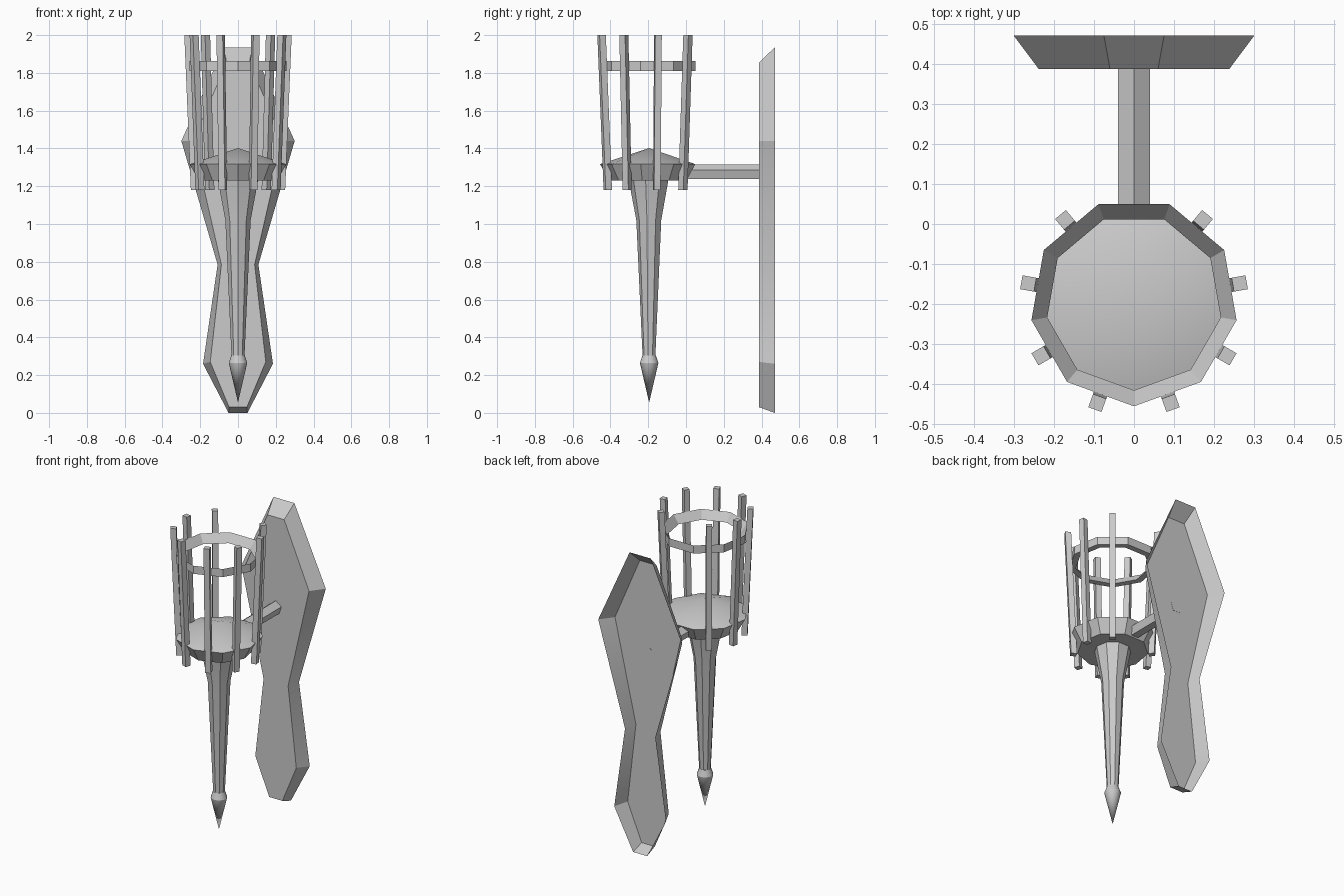
import bpy
import bmesh
from math import sin, cos, pi, radians
from mathutils import Vector

cube = bpy.data.objects.get("Cube")
if cube:
    bpy.data.objects.remove(cube, do_unlink=True)

GREY = (0.6, 0.6, 0.6, 1)
metal = bpy.data.materials.new("plain_grey")
metal.use_nodes = True
metal.diffuse_color = GREY
metal.node_tree.nodes["Principled BSDF"].inputs["Base Color"].default_value = GREY

AXIS = Vector((0, -0.195, 0))
SIDES = 9


def around(angle, r, z):
    """Point around the torch axis; angle zero is the front."""
    return AXIS + Vector((r * sin(angle), -r * cos(angle), z))


def circle(r, z, sides=SIDES):
    return [around(2 * pi * i / sides, r, z) for i in range(sides)]


def loft(name, loops, caps=(True, True), closed=False):
    """Skin a row of matching loops, with optional end caps."""
    bm = bmesh.new()
    rows = [[bm.verts.new(p) for p in loop] for loop in loops]
    n = len(rows[0])
    pairs = list(zip(rows, rows[1:]))
    if closed:
        pairs.append((rows[-1], rows[0]))
    for a, b in pairs:
        for i in range(n):
            j = (i + 1) % n
            bm.faces.new((a[i], a[j], b[j], b[i]))
    for row, cap in ((rows[0], caps[0]), (rows[-1], caps[1])):
        if cap and not closed:
            bm.faces.new(row)
    bmesh.ops.remove_doubles(bm, verts=bm.verts, dist=0.0005)
    bmesh.ops.recalc_face_normals(bm, faces=bm.faces)
    mesh = bpy.data.meshes.new(name)
    bm.to_mesh(mesh)
    bm.free()
    mesh.materials.append(metal)
    obj = bpy.data.objects.new(name, mesh)
    bpy.context.collection.objects.link(obj)
    bpy.ops.object.select_all(action='DESELECT')
    obj.select_set(True)
    bpy.context.view_layer.objects.active = obj
    bpy.ops.object.shade_smooth_by_angle(angle=radians(30))
    return obj


# Wall plate: open-backed shell with a bevelled rim
def outline(half, y):
    right = [Vector((x, y, z)) for x, z in half]
    left = [Vector((-x, y, z)) for x, z in reversed(half)]
    return right + left


back = [(0.05, 0), (0.185, 0.26), (0.108, 0.785), (0.3, 1.44), (0.075, 1.935)]
front = [(0.047, 0.03), (0.147, 0.27), (0.088, 0.785), (0.238, 1.44), (0.06, 1.855)]
plate = loft("wall_plate", [outline(back, 0.47), outline(front, 0.387)], (False, True))
# An open shell needs its front face turned forwards
bm = bmesh.new()
bm.from_mesh(plate.data)
bm.normal_update()
if max(bm.faces, key=lambda f: f.calc_area()).normal.y > 0:
    bmesh.ops.reverse_faces(bm, faces=bm.faces)
bm.to_mesh(plate.data)
bm.free()

# Five-sided arm between bowl and plate
def arm_loop(y):
    return [Vector((0.042 * sin(2 * pi * i / 5), y, 1.272 + 0.042 * cos(2 * pi * i / 5)))
            for i in range(5)]


loft("arm", [arm_loop(-0.02), arm_loop(0.388)])

# Bowl with a low conical top
loft("bowl", [circle(0.21, 1.23), circle(0.26, 1.317), circle(0, 1.402)], (True, False))

# Tapered stem and pointed tip
loft("stem", [circle(0.034, 0.28), circle(0.068, 1.02), circle(0.108, 1.232)])
loft("tip", [circle(r, z, 16) for r, z in
             ((0, 0.055), (0.049, 0.265), (0.035, 0.305))], (False, True))

# Upper hoop: upright outside, sloping inside
loft("hoop", [circle(0.26, 1.81), circle(0.26, 1.862), circle(0.22, 1.81)], closed=True)


# Slats leaning outwards, one on each bowl side except behind
def slat_loop(angle, r, z, half=0.0175):
    out = around(angle, 1, 0) - AXIS
    side = Vector((-out.y, out.x, 0))
    mid = around(angle, r, z)
    return [mid + out * a * half + side * b * half
            for a, b in ((-1, -1), (1, -1), (1, 1), (-1, 1))]


for i in range(SIDES):
    if i == SIDES // 2:
        continue
    angle = 2 * pi * (i + 0.5) / SIDES
    loft(f"slat_{i + 1}", [slat_loop(angle, 0.233, 1.18), slat_loop(angle, 0.268, 2.0)])
